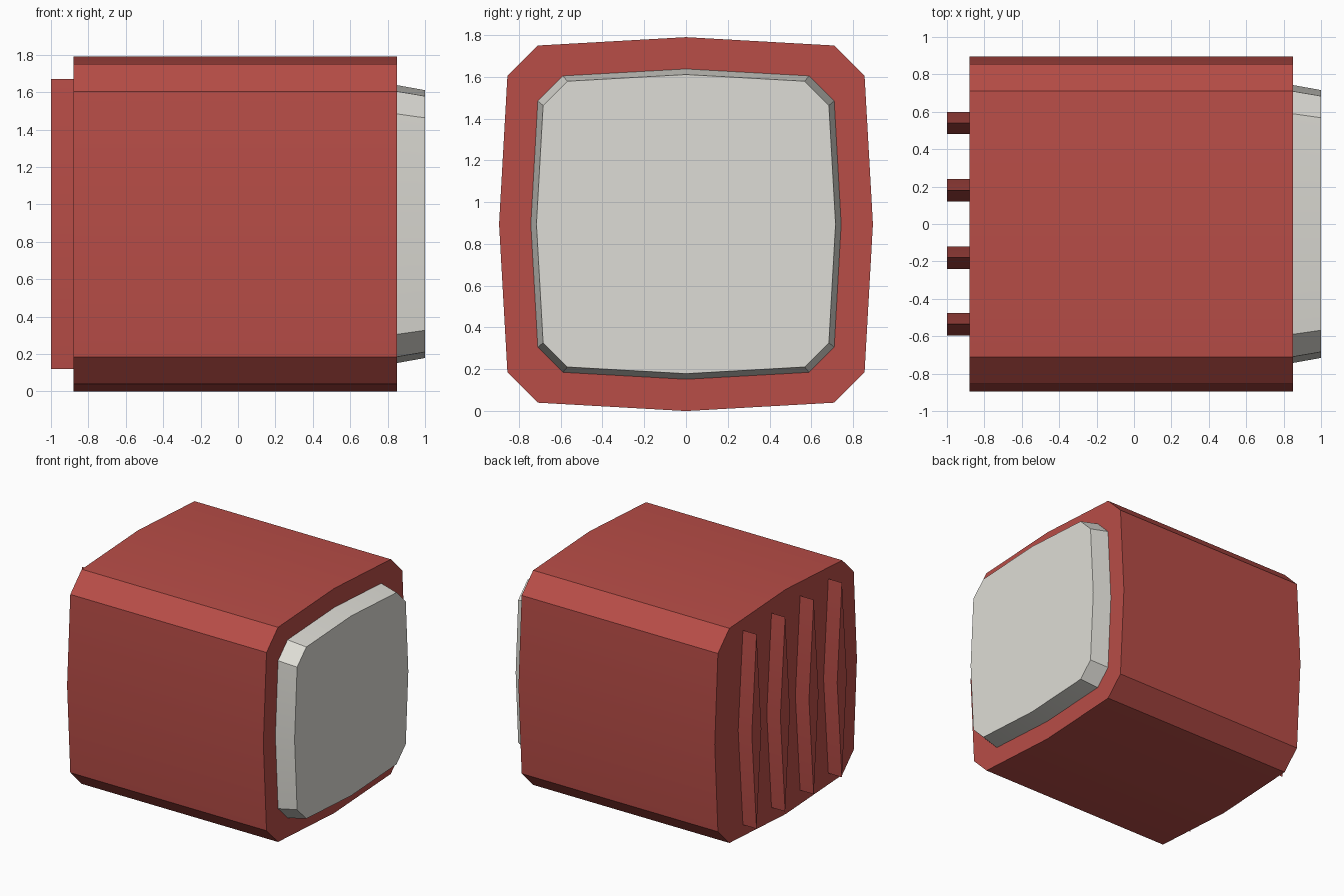
import bpy, bmesh
from math import radians

if "Cube" in bpy.data.objects:
    bpy.data.objects.remove(bpy.data.objects["Cube"])

CZ = 0.895  # height of the centre axis


def material(name, rgb):
    m = bpy.data.materials.new(name)
    m.diffuse_color = (*rgb, 1)
    m.use_nodes = True
    m.node_tree.nodes["Principled BSDF"].inputs["Base Color"].default_value = m.diffuse_color
    return m


red = material("brick_red", (0.479, 0.074, 0.063))
grey = material("warm_grey", (0.73, 0.72, 0.67))


def finish(name, bm, mats):
    bmesh.ops.recalc_face_normals(bm, faces=bm.faces[:])
    me = bpy.data.meshes.new(name)
    bm.to_mesh(me)
    bm.free()
    for m in mats:
        me.materials.append(m)
    ob = bpy.data.objects.new(name, me)
    bpy.context.collection.objects.link(ob)
    bpy.ops.object.select_all(action='DESELECT')
    ob.select_set(True)
    bpy.context.view_layer.objects.active = ob
    bpy.ops.object.shade_smooth_by_angle(angle=radians(30))
    return ob


def loft(name, profile, rings, mats):
    """Skin a closed (y, z) profile through (x, scale, material) rings."""
    bm = bmesh.new()
    loops = [[bm.verts.new((x, y * s, CZ + z * s)) for y, z in profile]
             for x, s, _ in rings]
    n = len(profile)
    for (a, b), (_, _, mat) in zip(zip(loops, loops[1:]), rings[1:]):
        for i in range(n):
            j = (i + 1) % n
            bm.faces.new((a[i], a[j], b[j], b[i])).material_index = mat
    bm.faces.new(loops[0]).material_index = rings[0][2]
    bm.faces.new(loops[-1]).material_index = rings[-1][2]
    return finish(name, bm, mats)


# Bulged, chamfered square profile: one quarter turned four times
profile = []
y0 = [(0.895, 0), (0.855, 0.71), (0.71, 0.855)]
for _ in range(4):
    profile += y0
    y0 = [(-z, y) for y, z in y0]

# Body with raised tapered end panel
loft("body", profile,
     [(-0.88, 1, 0), (0.85, 1, 0), (0.85, 0.83, 0), (1.0, 0.80, 1)],
     [red, grey])

# Four diamond-section fins on the back end
diamond = [(0.06, 0), (0, 0.775), (-0.06, 0), (0, -0.775)]
for k, y in enumerate((-0.535, -0.18, 0.18, 0.54)):
    fin = loft(f"fin_{k + 1}", diamond, [(-1.0, 1, 0), (-0.88, 1, 0)], [red])
    fin.location.y = y
